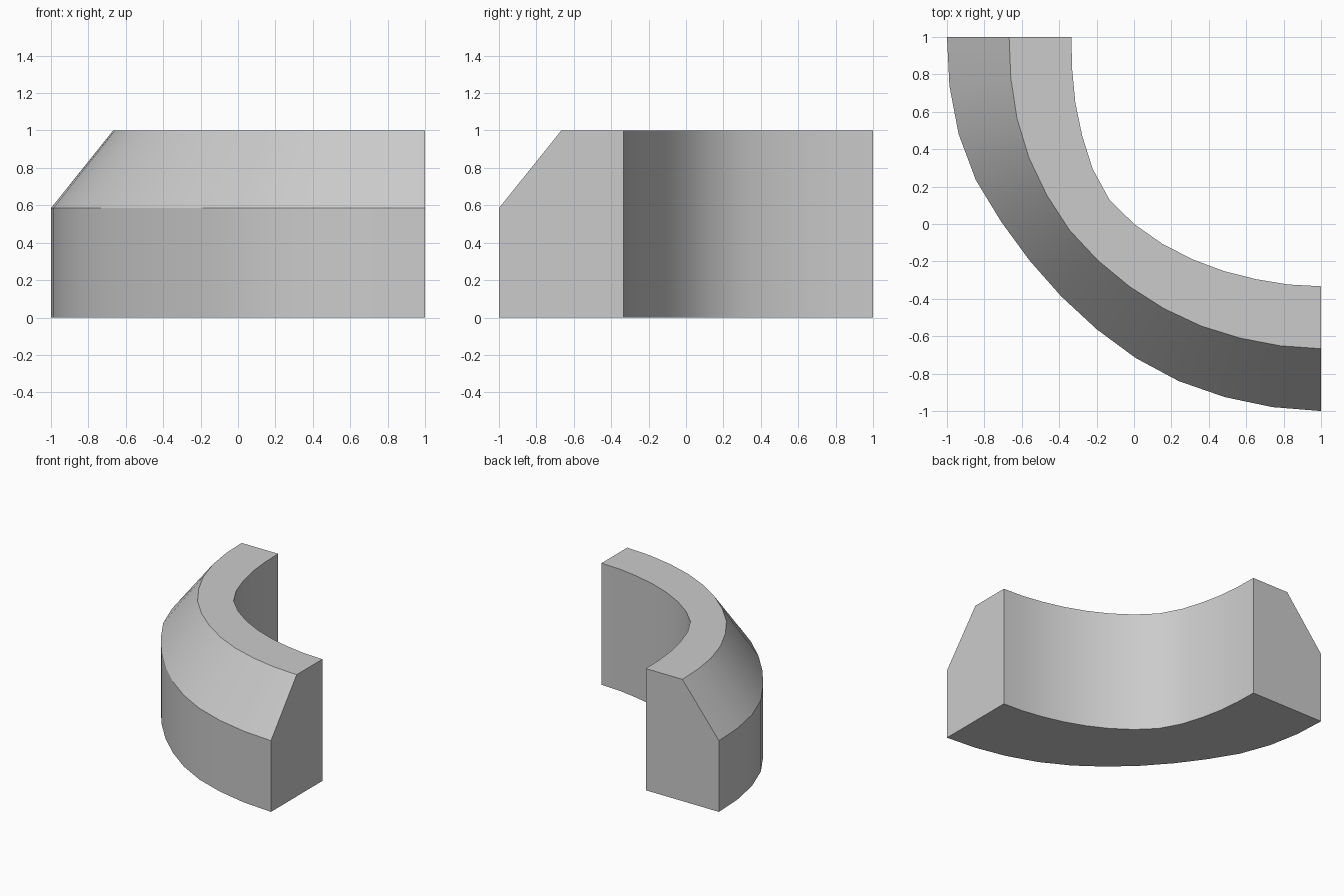
import bpy, bmesh, math

if "Cube" in bpy.data.objects:
    bpy.data.objects.remove(bpy.data.objects["Cube"])

# Plan radii about the corner (1, 1), one per station along the quarter turn
OUTER = [2.0, 2.004, 2.006, 1.998, 1.975, 1.964, 1.963, 1.970, 1.982, 1.991, 1.993, 1.996, 2.0]
INNER = [1.335, 1.342, 1.360, 1.382, 1.410, 1.427, 1.414, 1.394, 1.373, 1.355, 1.341, 1.335, 1.333]

# Cross-section: (fraction from inner to outer edge, height)
PROFILE = [(0, 0), (1, 0), (1, 0.585), (0.5, 1), (0, 1)]

bm = bmesh.new()

# Curved kerb: sweep the chamfered section around the quarter turn
rings = []
for i, (ro, ri) in enumerate(zip(OUTER, INNER)):
    a = math.radians(90) * i / (len(OUTER) - 1)
    ring = []
    for t, z in PROFILE:
        r = ri + (ro - ri) * t
        ring.append(bm.verts.new((1 - r * math.cos(a), 1 - r * math.sin(a), z)))
    rings.append(ring)

n = len(PROFILE)
for a, b in zip(rings, rings[1:]):
    for j in range(n):
        k = (j + 1) % n
        bm.faces.new((a[j], a[k], b[k], b[j]))

# Flat end caps
bm.faces.new(rings[0])
bm.faces.new(rings[-1])
bmesh.ops.recalc_face_normals(bm, faces=bm.faces)

mesh = bpy.data.meshes.new("curved_corner_block")
bm.to_mesh(mesh)
bm.free()
block = bpy.data.objects.new("curved_corner_block", mesh)
bpy.context.collection.objects.link(block)

# Smooth around the bend, crisp along the profile edges
bpy.context.view_layer.objects.active = block
block.select_set(True)
bpy.ops.object.shade_smooth_by_angle(angle=math.radians(30))
